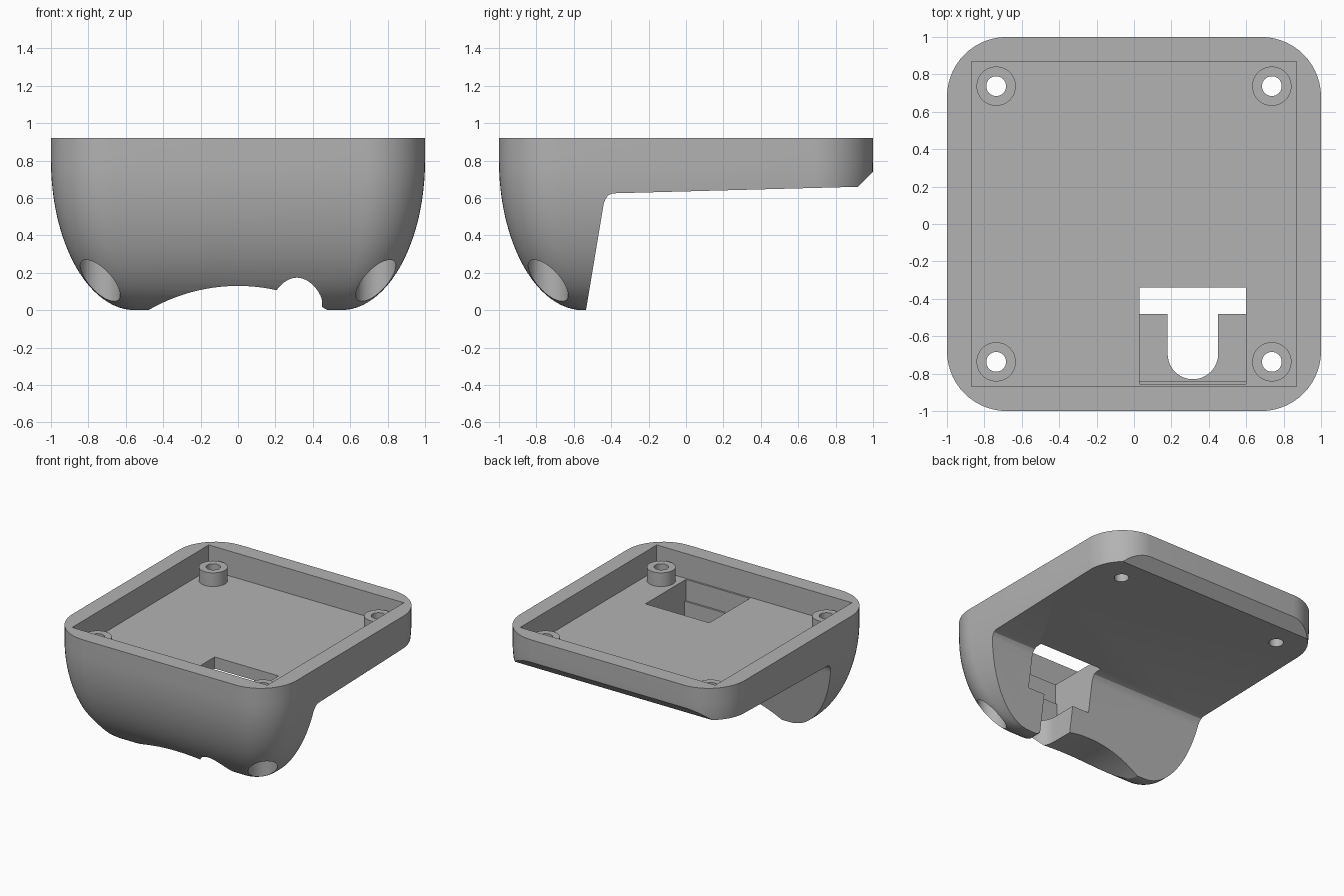
import bpy, bmesh, math

old = bpy.data.objects.get("Cube")
if old:
    bpy.data.objects.remove(old, do_unlink=True)

grey = bpy.data.materials.new("plain grey")
grey.use_nodes = True
COLOUR = (0.45, 0.45, 0.45, 1)
grey.diffuse_color = COLOUR
grey.node_tree.nodes["Principled BSDF"].inputs["Base Color"].default_value = COLOUR


def loft(name, rings):
    """Skin closed rings of equal length and cap both ends."""
    bm = bmesh.new()
    loops = [[bm.verts.new(p) for p in ring] for ring in rings]
    n = len(loops[0])
    for a, b in zip(loops, loops[1:]):
        for i in range(n):
            j = (i + 1) % n
            bm.faces.new((a[i], a[j], b[j], b[i]))
    bm.faces.new(loops[0][::-1])
    bm.faces.new(loops[-1])
    bmesh.ops.recalc_face_normals(bm, faces=bm.faces)
    mesh = bpy.data.meshes.new(name)
    bm.to_mesh(mesh)
    bm.free()
    mesh.materials.append(grey)
    obj = bpy.data.objects.new(name, mesh)
    bpy.context.collection.objects.link(obj)
    return obj


def prism(name, outline, axis, lo, hi):
    """Extrude a 2D outline along one axis."""
    place = {"x": lambda p, h: (h, p[0], p[1]),
             "y": lambda p, h: (p[0], h, p[1]),
             "z": lambda p, h: (p[0], p[1], h)}[axis]
    return loft(name, [[place(p, h) for p in outline] for h in (lo, hi)])


def arc(cx, cy, r, start, end, n):
    angles = [math.radians(start + (end - start) * i / n) for i in range(n + 1)]
    return [(cx + r * math.cos(a), cy + r * math.sin(a)) for a in angles]


def circle(cx, cy, r, n=48):
    return arc(cx, cy, r, 0, 360, n)[:-1]


def rect(x0, x1, y0, y1):
    return [(x0, y0), (x1, y0), (x1, y1), (x0, y1)]


def combine(target, tool, operation="DIFFERENCE"):
    """Apply a boolean and remove the tool."""
    mod = target.modifiers.new("combine", "BOOLEAN")
    mod.operation = operation
    mod.solver = "EXACT"
    mod.object = tool
    bpy.ops.object.select_all(action="DESELECT")
    bpy.context.view_layer.objects.active = target
    target.select_set(True)
    bpy.ops.object.modifier_apply(modifier=mod.name)
    bpy.data.objects.remove(tool, do_unlink=True)


def shell_ring(inset, z):
    half, r = 1 - inset, 0.32 - 0.6 * inset
    c = half - r
    pts = []
    for k, (sx, sy) in enumerate([(1, 1), (-1, 1), (-1, -1), (1, -1)]):
        pts += arc(sx * c, sy * c, r, 90 * k, 90 * k + 90, 14)
    return [(x, y, z) for x, y in pts]


# Outer shell: rounded square that tapers along a quarter ellipse
TOP, SHOULDER, TAPER = 0.92, 0.8, 0.45
rings = []
for i in range(25):
    a = math.radians(90 * i / 24)
    rings.append(shell_ring(TAPER * (1 - math.sin(a)), SHOULDER * (1 - math.cos(a))))
rings.append(shell_ring(0, TOP))
housing = loft("housing", rings)

# Underside cut leaves a thin deck and a hanging front
under = [(-0.552, -0.1), (-0.535, 0), (-0.44, 0.57), (-0.43, 0.595), (-0.415, 0.615),
         (-0.39, 0.625), (0.92, 0.66), (1.1, 0.84), (1.1, -0.1)]
combine(housing, prism("under_cut", under, "x", -1.2, 1.2))

# Tray recess in the top
FLOOR = 0.72
combine(housing, prism("tray_cut", rect(-0.87, 0.87, -0.87, 0.87), "z", FLOOR, 1.1))

# Screw posts with through holes, and wide head recesses under the front pair
POST = 0.737
for sx in (-1, 1):
    for sy in (-1, 1):
        x, y = sx * POST, sy * POST
        combine(housing, prism("post", circle(x, y, 0.105), "z", 0.69, 0.83), "UNION")
        combine(housing, prism("post_hole", circle(x, y, 0.053, 32), "z", -0.1, 1))
        if sy < 0:
            combine(housing, prism("head_recess", circle(x, y, 0.107), "z", -0.1, 0.62))

# Plug pocket with a ledge, then a round-ended cable slot through the ledge
combine(housing, prism("pocket_cut", rect(0.03, 0.6, -0.84, -0.34), "z", 0.32, 0.8))
combine(housing, prism("pocket_lip", rect(0.03, 0.6, -0.855, -0.8), "z", 0.55, 0.8))
slot = arc(0.315, -0.695, 0.135, 180, 360, 24) + [(0.45, -0.35), (0.18, -0.35)]
combine(housing, prism("slot_cut", slot, "z", -0.1, 0.5))

# Shallow arch along the bottom
combine(housing, prism("arch_cut", circle(0, -0.82, 0.95, 128), "y", -1.2, 0))

bpy.ops.object.select_all(action="DESELECT")
housing.select_set(True)
bpy.context.view_layer.objects.active = housing
bpy.ops.object.shade_smooth_by_angle(angle=math.radians(25))
